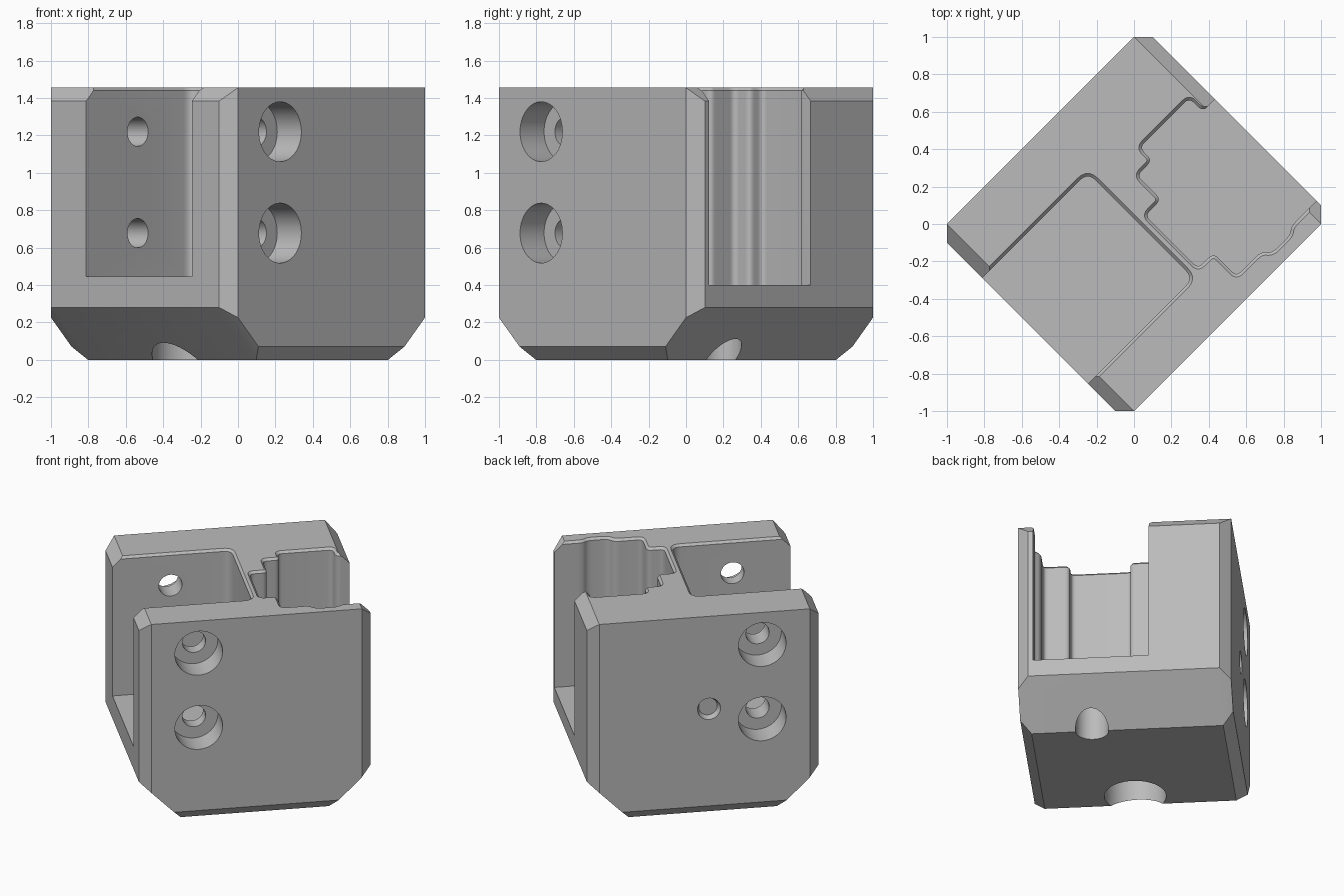
import bpy, bmesh, math
from mathutils import Vector, Matrix

if "Cube" in bpy.data.objects:
    bpy.data.objects.remove(bpy.data.objects["Cube"], do_unlink=True)

TOP = 1.455
RIM = 0.016          # small chamfer round the pocket openings

grey = bpy.data.materials.new("machined_grey")
grey.use_nodes = True
grey.diffuse_color = (0.5, 0.5, 0.5, 1)
grey.node_tree.nodes["Principled BSDF"].inputs["Base Color"].default_value = (0.5, 0.5, 0.5, 1)


def finish(bm, name):
    bmesh.ops.recalc_face_normals(bm, faces=bm.faces)
    mesh = bpy.data.meshes.new(name)
    bm.to_mesh(mesh)
    bm.free()
    mesh.materials.append(grey)
    obj = bpy.data.objects.new(name, mesh)
    bpy.context.collection.objects.link(obj)
    return obj


def fillet(points, radius, steps=5):
    """Round every corner of a closed outline."""
    pts = [Vector(p) for p in points]
    out = []
    for i, p in enumerate(pts):
        a, b = pts[i - 1] - p, pts[(i + 1) % len(pts)] - p
        ra = p + a.normalized() * min(radius, a.length * 0.45)
        rb = p + b.normalized() * min(radius, b.length * 0.45)
        for k in range(steps + 1):
            t = k / steps
            out.append(ra * (1 - t) ** 2 + p * 2 * t * (1 - t) + rb * t * t)
    return out


def grow(pts, dist):
    """Offset a counter-clockwise outline outwards."""
    out = []
    for i, p in enumerate(pts):
        d1 = (p - pts[i - 1]).normalized()
        d2 = (pts[(i + 1) % len(pts)] - p).normalized()
        n1, n2 = Vector((d1.y, -d1.x)), Vector((d2.y, -d2.x))
        out.append(p + (n1 + n2) * dist / (1 + n1.dot(n2)))
    return out


def pocket(name, points, radius, floor):
    """Prism that flares at the top to chamfer the opening."""
    base = fillet(points, radius)
    area = sum(base[i - 1].cross(p) for i, p in enumerate(base))
    if area < 0:
        base.reverse()
    layers = [(base, floor), (base, TOP - RIM), (grow(base, RIM), TOP),
              (grow(base, RIM), TOP + 0.2)]
    bm = bmesh.new()
    rings = [[bm.verts.new((p.x, p.y, z)) for p in pts] for pts, z in layers]
    bm.faces.new(rings[0])
    bm.faces.new(rings[-1])
    for low, high in zip(rings, rings[1:]):
        for i in range(len(low)):
            bm.faces.new((low[i - 1], low[i], high[i], high[i - 1]))
    return finish(bm, name)


def bore(name, start, end, r1, r2=None):
    """Round cutter between two points."""
    a, b = Vector(start), Vector(end)
    rot = (b - a).to_track_quat('Z', 'Y').to_matrix().to_4x4()
    bm = bmesh.new()
    bmesh.ops.create_cone(bm, cap_ends=True, segments=48, radius1=r1,
                          radius2=r1 if r2 is None else r2, depth=(b - a).length,
                          matrix=Matrix.Translation((a + b) / 2) @ rot)
    return finish(bm, name)


# Chamfered block: an inner profile and a smaller end profile, mirrored both ways
bm = bmesh.new()
inner = [(0.707, TOP), (0.778, 1.384), (0.778, 0.28), (0.498, 0)]
outer = [(0.707, TOP), (0.707, 0.226), (0.553, 0.072)]
for sx in (-1, 1):
    for sy in (-1, 1):
        for profile, y in ((inner, 0.636), (outer, 0.707)):
            for x, z in profile:
                bm.verts.new((sx * x, sy * y, z))
bmesh.ops.convex_hull(bm, input=bm.verts)
bmesh.ops.dissolve_limit(bm, angle_limit=0.02, verts=bm.verts, edges=bm.edges)
block = finish(bm, "clamp_block")

cutters = []

# Plain rectangular pocket
cutters.append(pocket("plain_pocket_cutter",
                      [(-1.2, -0.43), (0.02, -0.43), (0.02, 0.37), (-1.2, 0.37)],
                      0.06, 0.445))

# Stepped pocket
cutters.append(pocket("stepped_pocket_cutter",
                      [(1.2, 0.165), (0.685, 0.165), (0.685, 0.268), (0.31, 0.268),
                       (0.31, 0.172), (0.195, 0.172), (0.195, -0.01), (0.075, -0.01),
                       (0.075, -0.41), (0.19, -0.41), (0.19, -0.585), (0.375, -0.585),
                       (0.415, -0.632), (0.55, -0.632), (0.585, -0.603), (1.2, -0.603)],
                      0.035, 0.40))

# Screw holes through both cheeks, with counterbores
for z in (0.678, 1.22):
    cutters.append(bore("screw_hole_cutter", (-0.388, -1, z), (-0.388, 1, z), 0.078))
    for side in (-1, 1):
        cutters.append(bore("counterbore_cutter", (-0.388, side, z),
                            (-0.388, side * 0.525, z), 0.16))

# Shallow dimple on the rear cheek
cutters.append(bore("dimple_cutter", (-0.03, 0.727, 0.78), (-0.03, 0.667, 0.78), 0.085, 0.062))

# Blind holes in the underside
cutters.append(bore("large_base_hole_cutter", (-0.385, -0.025, -0.2), (-0.385, -0.025, 0.3), 0.205))
cutters.append(bore("small_base_hole_cutter", (0.5, -0.235, -0.2), (0.5, -0.235, 0.3), 0.11))

bpy.context.view_layer.objects.active = block
for cutter in cutters:
    cutter.hide_render = True
    mod = block.modifiers.new("cut", 'BOOLEAN')
    mod.operation = 'DIFFERENCE'
    mod.solver = 'EXACT'
    mod.object = cutter
    bpy.ops.object.modifier_apply(modifier=mod.name)
    bpy.data.objects.remove(cutter, do_unlink=True)

# Turn the block on its corner and smooth the rounded walls
block.data.transform(Matrix.Rotation(math.pi / 4, 4, 'Z'))
bpy.ops.object.select_all(action='DESELECT')
block.select_set(True)
bpy.ops.object.shade_smooth_by_angle(angle=math.radians(25))
